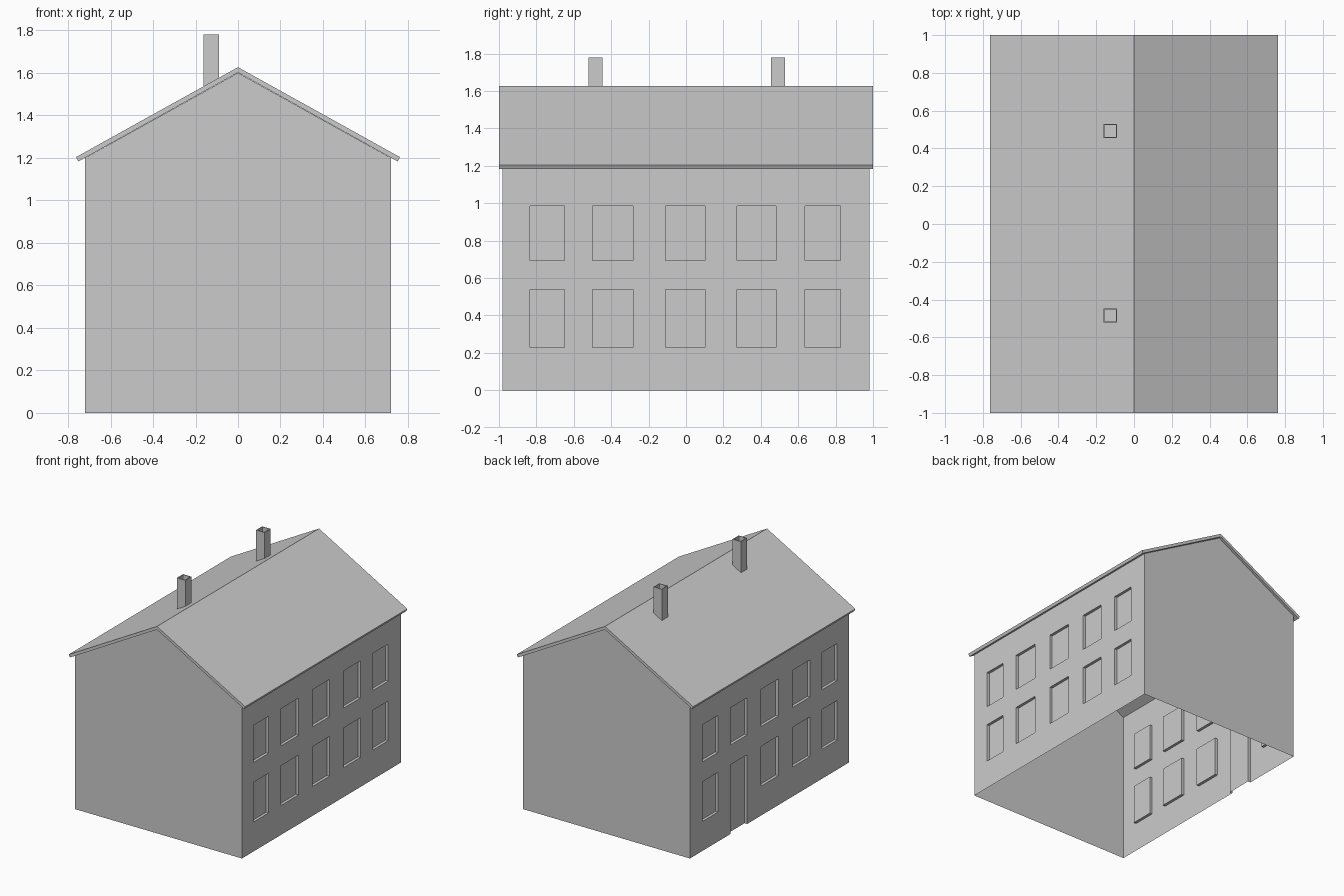
import bpy, bmesh
from mathutils import Vector

if "Cube" in bpy.data.objects:
    bpy.data.objects.remove(bpy.data.objects["Cube"])

HX, HY, EAVE, APEX = 0.72, 0.98, 1.20, 1.60
DEPTH = 0.022
YS = [-HY, -0.834, -0.65, -0.50, -0.283, -0.11, 0.102, 0.273, 0.481, 0.636, 0.825, HY]
ZS = [0, 0.23, 0.54, 0.695, 0.985, EAVE]


def finish(bm, name):
    bmesh.ops.remove_doubles(bm, verts=bm.verts, dist=1e-5)
    bmesh.ops.recalc_face_normals(bm, faces=bm.faces)
    mesh = bpy.data.meshes.new(name)
    bm.to_mesh(mesh)
    bm.free()
    obj = bpy.data.objects.new(name, mesh)
    bpy.context.collection.objects.link(obj)
    return obj


def poly(bm, pts):
    return bm.faces.new([bm.verts.new(p) for p in pts])


def side_wall(bm, sx, door_col=None):
    """Grid wall whose window cells (and door cells) are set back."""
    def x_at(i, j):
        recessed = i % 2 == 1 and (j in (1, 3) or (i == door_col and j == 0))
        return sx * (HX - (DEPTH if recessed else 0))

    for i in range(len(YS) - 1):
        for j in range(len(ZS) - 1):
            x, (y0, y1), (z0, z1) = x_at(i, j), YS[i:i + 2], ZS[j:j + 2]
            poly(bm, [(x, y0, z0), (x, y1, z0), (x, y1, z1), (x, y0, z1)])
            # reveals between flush and recessed cells
            if i + 2 < len(YS) and x_at(i + 1, j) != x:
                n = x_at(i + 1, j)
                poly(bm, [(x, y1, z0), (n, y1, z0), (n, y1, z1), (x, y1, z1)])
            if j + 2 < len(ZS) and x_at(i, j + 1) != x:
                n = x_at(i, j + 1)
                poly(bm, [(x, y0, z1), (n, y0, z1), (n, y1, z1), (x, y1, z1)])


# Walls: hollow shell, open underneath, door on the left side
bm = bmesh.new()
side_wall(bm, 1)
side_wall(bm, -1, door_col=7)
for y in (-HY, HY):
    poly(bm, [(HX, y, z) for z in ZS] + [(0, y, APEX)] + [(-HX, y, z) for z in reversed(ZS)])
finish(bm, "walls")

# Roof: folded slab profile extruded along y
bm = bmesh.new()
profile = [(0, 1.627), (0.762, 1.204), (0.752, 1.183), (0, 1.602), (-0.752, 1.183), (-0.762, 1.204)]
face = poly(bm, [(x, -1, z) for x, z in profile])
ext = bmesh.ops.extrude_face_region(bm, geom=[face], use_keep_orig=True)
bmesh.ops.translate(bm, vec=(0, 2, 0), verts=[v for v in ext["geom"] if isinstance(v, bmesh.types.BMVert)])
finish(bm, "roof")

# Chimneys: square stacks with a hollow top and a base following the roof slope
for name, cy in (("front_chimney", -0.484), ("back_chimney", 0.493)):
    bm = bmesh.new()
    bmesh.ops.create_cube(bm, size=1)
    for v in bm.verts:
        x = -0.126 + v.co.x * 0.073
        z = 1.78 if v.co.z > 0 else 1.615 + 0.555 * x
        v.co = Vector((x, cy + v.co.y * 0.075, z))
    bm.normal_update()
    top = max(bm.faces, key=lambda f: f.calc_center_median().z)
    bmesh.ops.inset_region(bm, faces=[top], thickness=0.009)
    pit = bmesh.ops.extrude_discrete_faces(bm, faces=[top])["faces"][0]
    bmesh.ops.translate(bm, vec=(0, 0, -0.1), verts=pit.verts)
    finish(bm, name)
